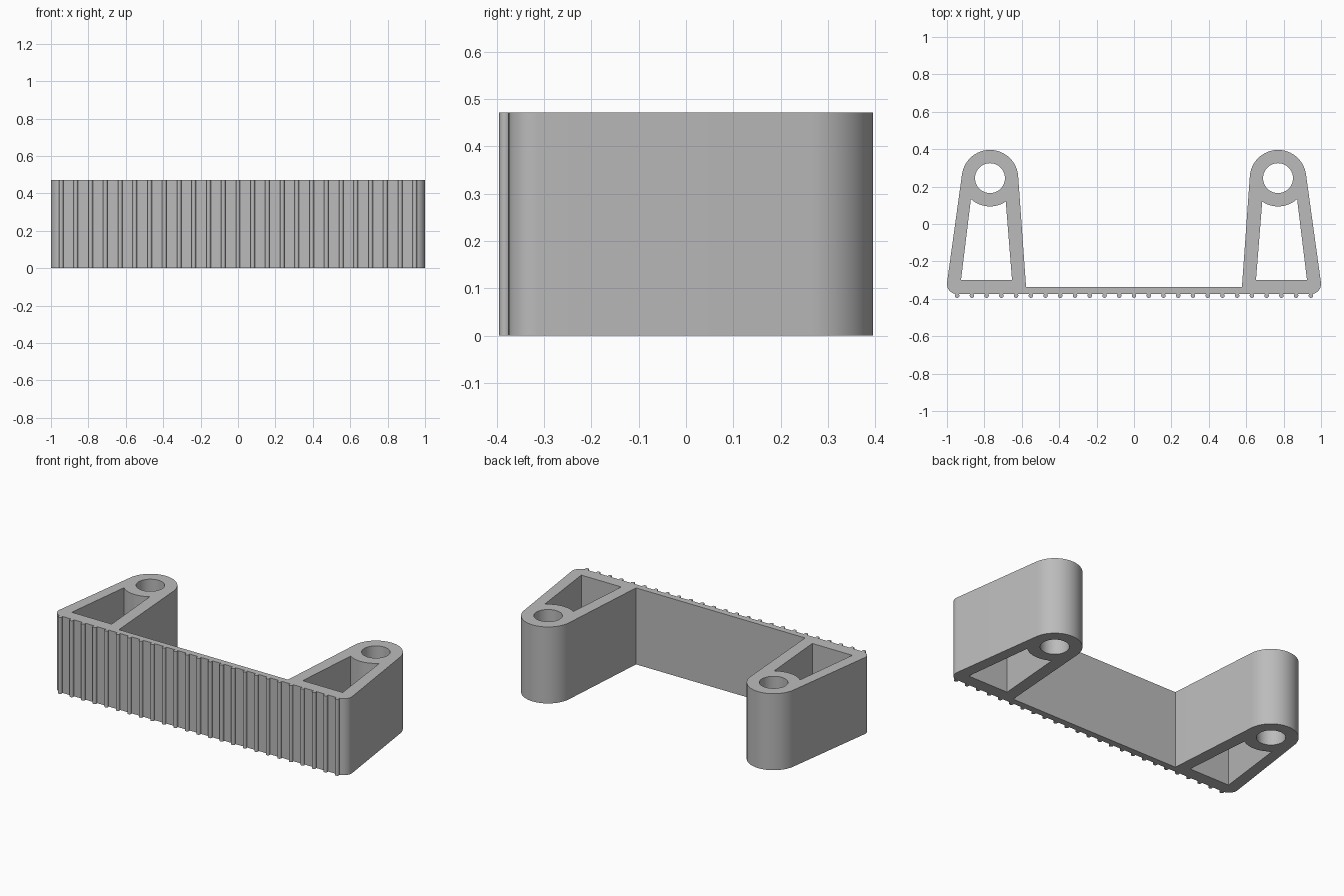
import bpy
import bmesh
from math import radians, degrees, cos, sin, acos, atan2, hypot

cube = bpy.data.objects.get("Cube")
if cube:
    bpy.data.objects.remove(cube, do_unlink=True)

HEIGHT = 0.472
FRONT, STRAP_BACK = -0.375, -0.337      # faces of the thin front wall
BOSS, BOSS_R, HOLE_R = (0.77, 0.245), 0.151, 0.08
CORNER, CORNER_R = (0.945, -0.32), 0.055
INNER_FOOT = (0.577, STRAP_BACK)
RIB_Y, RIB_R, RIB_STEP, RIB_SIDE = -0.383, 0.012, 0.0788, 12


def arc(center, radius, start, end, steps):
    """Points along an arc, angles in degrees, both ends included."""
    angles = [radians(start + (end - start) * i / steps) for i in range(steps + 1)]
    return [(center[0] + radius * cos(a), center[1] + radius * sin(a)) for a in angles]


def mirrored(points):
    return [(-x, y) for x, y in reversed(points)]


# Tangent angles where the leg walls meet the round boss
dx, dy = BOSS[0] - CORNER[0], BOSS[1] - CORNER[1]
outer = degrees(atan2(dy, dx) - acos((CORNER_R - BOSS_R) / hypot(dx, dy)))
dx, dy = INNER_FOOT[0] - BOSS[0], INNER_FOOT[1] - BOSS[1]
inner = degrees(atan2(dy, dx) - acos(BOSS_R / hypot(dx, dy))) % 360

# Outline of one leg, from the rounded front corner to the wall
leg = arc(CORNER, CORNER_R, -86, outer, 12)
leg += arc(BOSS, BOSS_R, outer, inner, 32)
leg.append(INNER_FOOT)

# Small round ribs along the front
lift = degrees(acos((FRONT - RIB_Y) / RIB_R))
ribs = []
for k in range(-RIB_SIDE, RIB_SIDE + 1):
    ribs += arc((k * RIB_STEP, RIB_Y), RIB_R, 90 + lift, 450 - lift, 12)

# Screw hole and tapered window, the window closed by the boss's curve
hole = arc(BOSS, HOLE_R, 0, 360, 40)[:-1]
window = [(0.652, -0.30), (0.925, -0.30)]
window += arc(BOSS, BOSS_R, -47.5, -124, 14)

loops = [ribs + leg + mirrored(leg), hole, window, mirrored(hole), mirrored(window)]

# Fill the profile and raise it into a solid
bm = bmesh.new()
for points in loops:
    verts = [bm.verts.new((x, y, 0)) for x, y in points]
    for a, b in zip(verts, verts[1:] + verts[:1]):
        bm.edges.new((a, b))
bmesh.ops.triangle_fill(bm, edges=bm.edges[:], use_beauty=True, normal=(0, 0, 1))
raised = bmesh.ops.extrude_face_region(bm, geom=bm.faces[:], use_keep_orig=True)
top = [v for v in raised["geom"] if isinstance(v, bmesh.types.BMVert)]
bmesh.ops.translate(bm, verts=top, vec=(0, 0, HEIGHT))
bmesh.ops.recalc_face_normals(bm, faces=bm.faces[:])

mesh = bpy.data.meshes.new("ribbed_bracket")
bm.to_mesh(mesh)
bm.free()
bracket = bpy.data.objects.new("ribbed_bracket", mesh)
bpy.context.collection.objects.link(bracket)

# Plain grey
grey = bpy.data.materials.new("grey")
grey.use_nodes = True
color = (0.5, 0.5, 0.5, 1)
grey.diffuse_color = color
grey.node_tree.nodes["Principled BSDF"].inputs["Base Color"].default_value = color
mesh.materials.append(grey)

bpy.ops.object.select_all(action="DESELECT")
bracket.select_set(True)
bpy.context.view_layer.objects.active = bracket
bpy.ops.object.shade_smooth_by_angle(angle=radians(35))
